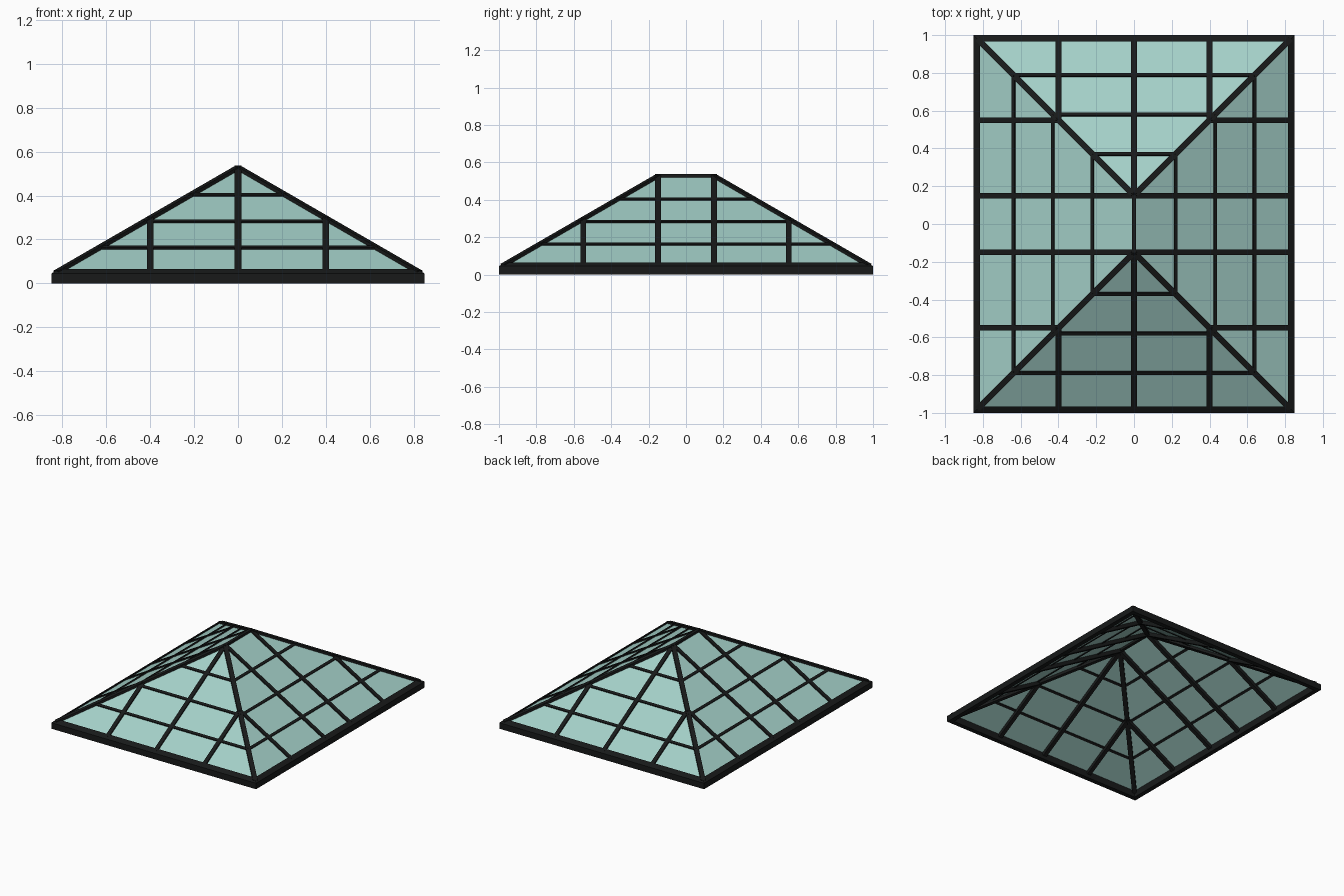
import bpy
from mathutils import Vector, Matrix
from math import tan, radians

if "Cube" in bpy.data.objects:
    bpy.data.objects.remove(bpy.data.objects["Cube"])

HX, HY, EAVE, SLOPE = 0.85, 1.0, 0.045, tan(radians(30))
RIDGE_Y = HY - HX
TOP = EAVE + HX * SLOPE


def material(name, rgb):
    m = bpy.data.materials.new(name)
    m.diffuse_color = (*rgb, 1)
    m.use_nodes = True
    m.node_tree.nodes["Principled BSDF"].inputs["Base Color"].default_value = m.diffuse_color
    return m


DARK = material("dark_metal", (0.009, 0.01, 0.01))
GLASS = material("green_glass", (0.37, 0.63, 0.58))


def mesh_object(name, verts, faces, mat):
    me = bpy.data.meshes.new(name)
    me.from_pydata(verts, [], faces)
    me.materials.append(mat)
    ob = bpy.data.objects.new(name, me)
    bpy.context.collection.objects.link(ob)
    return ob


def roof(inset, side=0):
    """Roof point height at a distance in from the eave."""
    return EAVE + inset * SLOPE


def bar(name, a, b, up, width, depth):
    """Box from a to b whose upper face lies on the line, facing up."""
    a, b = Vector(a), Vector(b)
    d = (b - a).normalized()
    s = d.cross(Vector(up)).normalized() * width / 2
    n = s.cross(d).normalized()
    if n.z < 0:
        n = -n
    lo, hi = -n * (depth - 0.001), n * 0.001
    verts = [p + q + r for p in (a, b) for q, r in ((-s, lo), (s, lo), (s, hi), (-s, hi))]
    faces = [(3, 2, 1, 0), (4, 5, 6, 7)]
    faces += [(i, (i + 1) % 4, (i + 1) % 4 + 4, i + 4) for i in range(4)]
    if (b - a).dot(s.cross(n)) > 0:
        pass
    ob = mesh_object(name, verts, faces, DARK)
    import bmesh
    bm = bmesh.new()
    bm.from_mesh(ob.data)
    bmesh.ops.recalc_face_normals(bm, faces=bm.faces)
    bm.to_mesh(ob.data)
    bm.free()
    return ob


# Base curb: a bevel-topped profile swept round the rectangle
profile = [(0, 0), (0, EAVE), (0.034, EAVE + 0.034 * SLOPE + 0.001), (0.034, 0)]
corners = [(-1, -1), (1, -1), (1, 1), (-1, 1)]
verts = [(sx * (HX - i), sy * (HY - i), z) for sx, sy in corners for i, z in profile]
faces = [(c * 4 + k, (c + 1) % 4 * 4 + k, (c + 1) % 4 * 4 + (k + 1) % 4, c * 4 + (k + 1) % 4)
         for c in range(4) for k in range(4)]
mesh_object("base_frame", verts, faces, DARK)

# Glass: hipped shell set just below the bar tops
drop = 0.009
verts = [(sx * HX, sy * HY, EAVE - drop) for sx, sy in corners]
verts += [(0, -RIDGE_Y, TOP - drop), (0, RIDGE_Y, TOP - drop)]
verts = [(x * 0.985, y * 0.987 if abs(y) == HY else y, z + (0.007 if abs(y) == HY else 0))
         for x, y, z in verts]
glass = mesh_object("glass_panes", verts, [(0, 1, 4), (1, 2, 5, 4), (2, 3, 5), (3, 0, 4, 5)], GLASS)
mod = glass.modifiers.new("thickness", "SOLIDIFY")
mod.thickness, mod.offset = 0.006, -1

# Ridge and hips
bar("ridge_bar", (0, -RIDGE_Y, TOP), (0, RIDGE_Y, TOP), (0, 0, 1), 0.022, 0.04)
for sx, sy in corners:
    bar("hip_bar", (sx * (HX - 0.02), sy * (HY - 0.02), roof(0.02)),
        (0, sy * RIDGE_Y, TOP), (0, 0, 1), 0.032, 0.04)

# Rafters and purlins on each pair of slopes
for s in (-1, 1):
    for x in (-0.4, 0, 0.4):
        run = HX - abs(x)
        bar("end_rafter", (x, s * (HY - 0.02), roof(0.02)), (x, s * (HY - run), roof(run)),
            (0, s * SLOPE, 1), 0.03, 0.04)
    for y in (-0.55, -RIDGE_Y, RIDGE_Y, 0.55):
        run = min(HX, HY - abs(y))
        bar("side_rafter", (s * (HX - 0.02), y, roof(0.02)), (s * (HX - run), y, roof(run)),
            (s * SLOPE, 0, 1), 0.03, 0.04)
    for i in (0.21, 0.418, 0.627):
        x, y, z = HX - i, HY - i, roof(i)
        bar("end_purlin", (-x, s * y, z), (x, s * y, z), (0, s * SLOPE, 1), 0.018, 0.02)
        bar("side_purlin", (s * x, -y, z), (s * x, y, z), (s * SLOPE, 0, 1), 0.018, 0.02)
